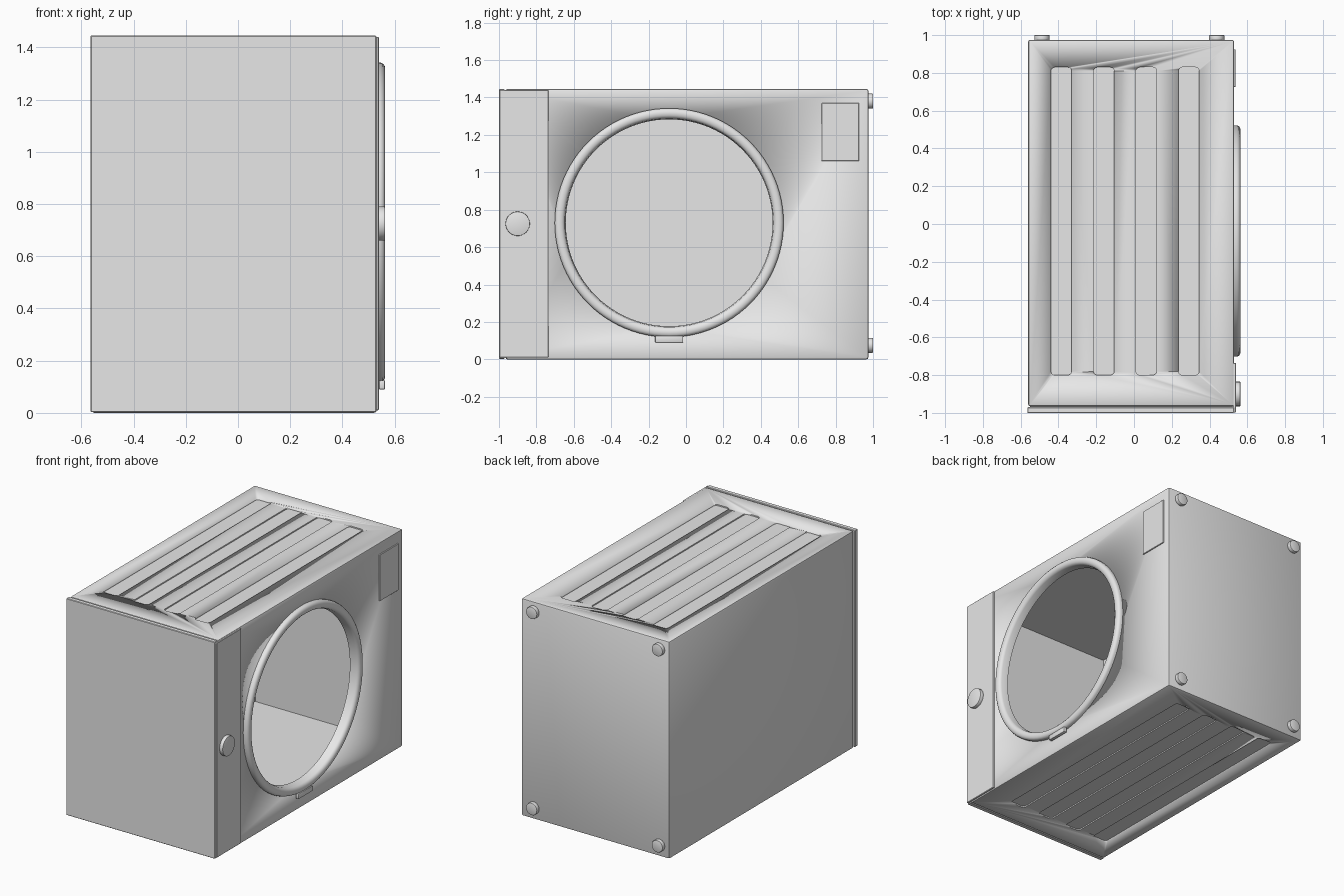
import bpy, bmesh, math
from mathutils import Matrix, Vector

cube = bpy.data.objects.get("Cube")
if cube:
    bpy.data.objects.remove(cube, do_unlink=True)

grey = bpy.data.materials.new("light grey enamel")
grey.use_nodes = True
grey.diffuse_color = (0.8, 0.8, 0.8, 1)
grey.node_tree.nodes["Principled BSDF"].inputs["Base Color"].default_value = (0.8, 0.8, 0.8, 1)

ALONG_X = Matrix.Rotation(math.pi / 2, 4, 'Y')
ALONG_Y = Matrix.Rotation(math.pi / 2, 4, 'X')


def finish(name, bm, smooth=False):
    bmesh.ops.recalc_face_normals(bm, faces=bm.faces)
    mesh = bpy.data.meshes.new(name)
    bm.to_mesh(mesh)
    bm.free()
    mesh.materials.append(grey)
    obj = bpy.data.objects.new(name, mesh)
    bpy.context.collection.objects.link(obj)
    if smooth:
        bpy.ops.object.select_all(action='DESELECT')
        bpy.context.view_layer.objects.active = obj
        obj.select_set(True)
        bpy.ops.object.shade_smooth_by_angle(angle=math.radians(35))
    return obj


def box(name, low, high, bevel=0, segments=2, upright_only=False):
    low, high = Vector(low), Vector(high)
    bm = bmesh.new()
    bmesh.ops.create_cube(bm, size=1)
    for v in bm.verts:
        v.co = (low + high) / 2 + v.co * (high - low)
    if bevel:
        edges = [e for e in bm.edges if not upright_only
                 or abs(e.verts[0].co.z - e.verts[1].co.z) > 1e-4]
        bmesh.ops.bevel(bm, geom=edges, offset=bevel, segments=segments,
                        profile=0.5, affect='EDGES')
    return finish(name, bm, bool(bevel))


def disc(name, centre, radius, depth, turn, bevel=0, sides=32):
    bm = bmesh.new()
    bmesh.ops.create_cone(bm, cap_ends=True, segments=sides, radius1=radius,
                          radius2=radius, depth=depth,
                          matrix=Matrix.Translation(centre) @ turn)
    if bevel:
        rim = [e for e in bm.edges if any(len(f.verts) > 4 for f in e.link_faces)]
        bmesh.ops.bevel(bm, geom=rim, offset=bevel, segments=2, profile=0.5, affect='EDGES')
    return finish(name, bm, True)


def cut(target, cutter):
    cutter.hide_render = True
    mod = target.modifiers.new("cut", 'BOOLEAN')
    mod.operation, mod.object, mod.solver = 'DIFFERENCE', cutter, 'EXACT'
    bpy.context.view_layer.objects.active = target
    bpy.ops.object.modifier_apply(modifier=mod.name)
    bpy.data.objects.remove(cutter, do_unlink=True)


# Hollow cabinet with a round door opening
DOOR_Y, DOOR_Z = -0.09, 0.73
cabinet = box("cabinet", (-0.56, -0.965, 0), (0.53, 0.975, 1.445), 0.01)
cut(cabinet, box("cavity", (-0.545, -0.95, 0.015), (0.515, 0.96, 1.43)))
cut(cabinet, disc("door_hole", (0.53, DOOR_Y, DOOR_Z), 0.558, 0.2, ALONG_X, sides=96))

# Pressed grooves on both broad side panels
for i in range(4):
    x = -0.44 + 0.225 * i
    for z in (0, 1.445):
        cut(cabinet, box("groove", (x, -0.8, z - 0.008), (x + 0.11, 0.83, z + 0.008),
                         0.02, 3, True))

# End cover and control panel
box("end_cover", (-0.565, -1, 0.003), (0.53, -0.97, 1.445), 0.003, 1)
box("end_cover_seam", (-0.55, -0.975, 0.01), (0.525, -0.96, 1.435))
box("control_panel", (0.525, -0.997, 0.01), (0.54, -0.735, 1.44), 0.003, 1)
disc("control_knob", (0.548, -0.9, 0.725), 0.065, 0.03, ALONG_X, 0.003, 48)

# Filter hatch
box("filter_hatch", (0.525, 0.725, 1.06), (0.537, 0.925, 1.37), 0.002, 1)

# Door ring, a spun profile of radius and height
profile = [(0.612, 0.525), (0.612, 0.545), (0.608, 0.555), (0.599, 0.562), (0.586, 0.564),
           (0.573, 0.562), (0.563, 0.555), (0.558, 0.545), (0.553, 0.5), (0.56, 0.5)]
bm = bmesh.new()
points = [bm.verts.new((x, DOOR_Y + r, DOOR_Z)) for r, x in profile]
outline = [bm.edges.new((a, b)) for a, b in zip(points, points[1:] + points[:1])]
bmesh.ops.spin(bm, geom=points + outline, cent=(0, DOOR_Y, DOOR_Z), axis=(1, 0, 0),
               angle=math.tau, steps=96)
bmesh.ops.remove_doubles(bm, verts=bm.verts, dist=1e-4)
finish("door_ring", bm, True)
box("door_latch", (0.54, -0.165, 0.09), (0.563, -0.015, 0.125), 0.004)

# Four feet
for x in (-0.487, 0.438):
    for z in (0.075, 1.38):
        disc("foot", (x, 0.985, z), 0.04, 0.03, ALONG_Y, 0.003)
